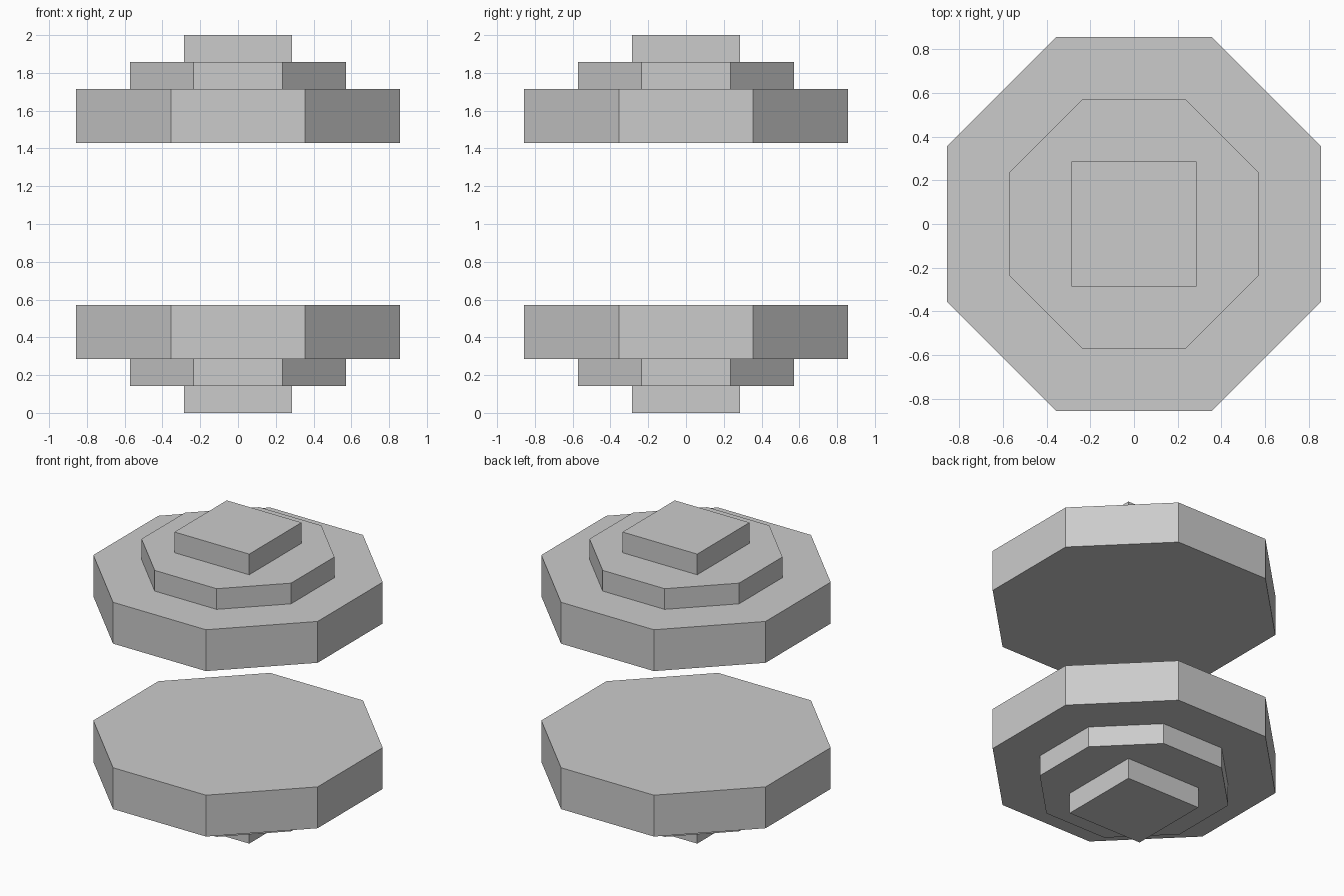
import bpy
from math import cos, pi

if "Cube" in bpy.data.objects:
    bpy.data.objects.remove(bpy.data.objects["Cube"])

U = 2 / 14  # the model follows a grid of 14 units in height


def prism(name, sides, apothem, z0, z1):
    """Upright regular prism with flat sides facing the x and y axes."""
    bpy.ops.mesh.primitive_cylinder_add(
        vertices=sides, radius=apothem / cos(pi / sides), depth=z1 - z0,
        location=(0, 0, (z0 + z1) / 2), rotation=(0, 0, pi / sides))
    ob = bpy.context.object
    ob.name = name
    bpy.ops.object.transform_apply(location=True, rotation=True, scale=True)
    return ob


# Tiers of the lower half: name, sides, apothem, bottom, top
tiers = [
    ("square_cap", 4, 2 * U, 0, U),
    ("middle_step", 8, 4 * U, U, 2 * U),
    ("wide_plate", 8, 6 * U, 2 * U, 4 * U),
]

# Lower stack, and the same stack flipped at the top
for name, sides, apothem, z0, z1 in tiers:
    prism("lower_" + name, sides, apothem, z0, z1)
    prism("upper_" + name, sides, apothem, 2 - z1, 2 - z0)
